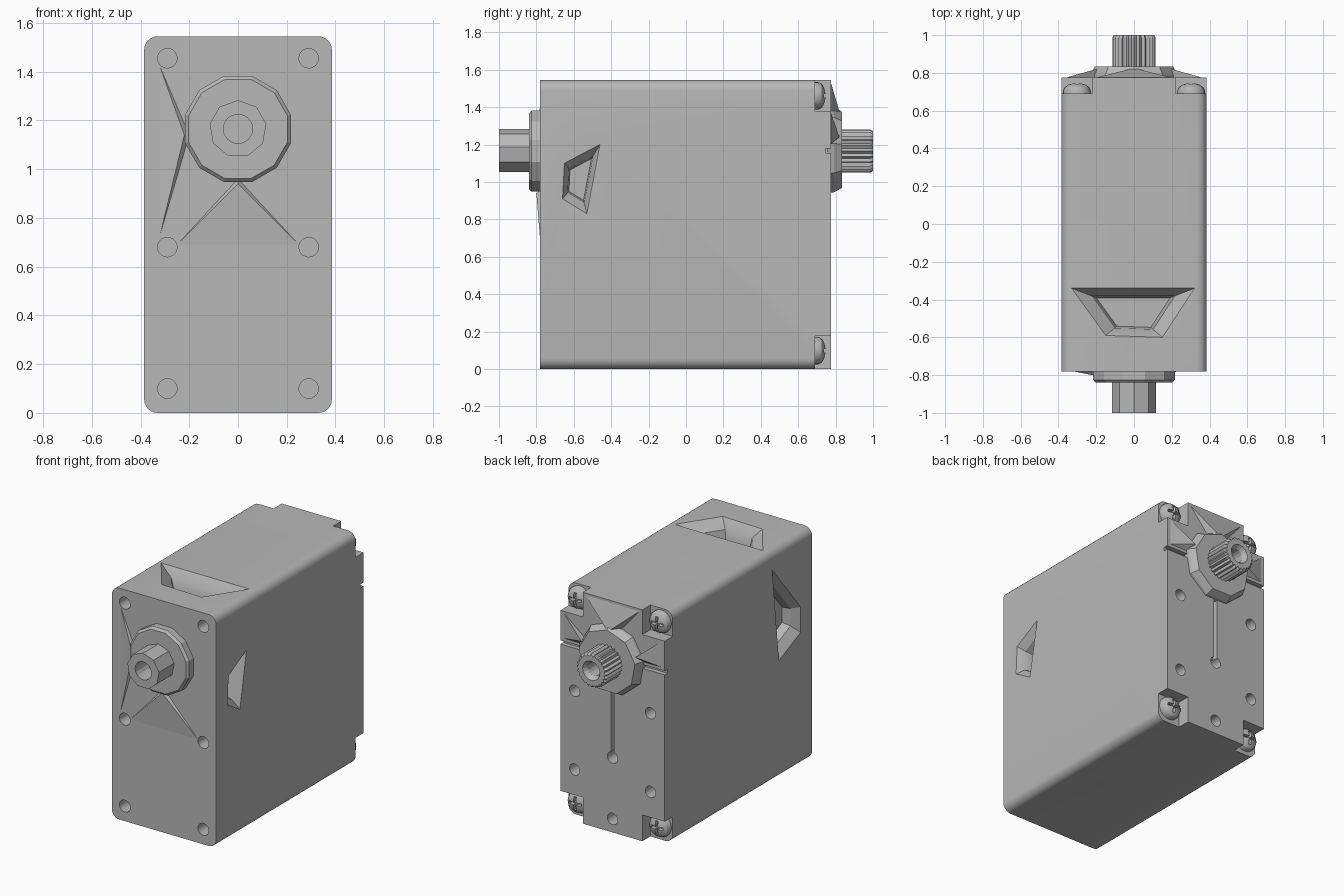
import bpy, bmesh
from math import sin, cos, pi
from mathutils import Vector

if "Cube" in bpy.data.objects:
    bpy.data.objects.remove(bpy.data.objects["Cube"])

GREY = (0.48, 0.48, 0.48, 1)
mat = bpy.data.materials.new("plain grey")
mat.use_nodes = True
mat.diffuse_color = GREY
mat.node_tree.nodes["Principled BSDF"].inputs["Base Color"].default_value = GREY

AXIS = 1.165          # height of the output shaft
FRONT, BACK = -0.78, 0.775


def loft(bm, rings):
    """Closed solid through rings of equal point count."""
    loops = [[bm.verts.new(p) for p in ring] for ring in rings]
    n = len(loops[0])
    for a, b in zip(loops, loops[1:]):
        for i in range(n):
            j = (i + 1) % n
            bm.faces.new((a[i], a[j], b[j], b[i]))
    bm.faces.new(loops[0])
    bm.faces.new(loops[-1])


def ring(x, z, r, y, n, inner=1.0, turn=0.0):
    pts = []
    for i in range(n):
        a = 2 * pi * i / n + turn
        q = r * (inner if i % 2 else 1)
        pts.append((x + q * cos(a), y, z + q * sin(a)))
    return pts


def turned(bm, x, z, profile, n, **kw):
    """Solid along y; the profile lists (radius, y)."""
    loft(bm, [ring(x, z, r, y, n, **kw) for r, y in profile])


def box(bm, x0, x1, y0, y1, z0, z1):
    loft(bm, [[(x0, y, z0), (x1, y, z0), (x1, y, z1), (x0, y, z1)] for y in (y0, y1)])


def make(name, bm, smooth=None):
    bmesh.ops.recalc_face_normals(bm, faces=bm.faces)
    mesh = bpy.data.meshes.new(name)
    bm.to_mesh(mesh)
    bm.free()
    mesh.materials.append(mat)
    ob = bpy.data.objects.new(name, mesh)
    bpy.context.scene.collection.objects.link(ob)
    return ob


def activate(ob):
    bpy.ops.object.select_all(action='DESELECT')
    ob.select_set(True)
    bpy.context.view_layer.objects.active = ob


def cut(ob, bm):
    cutter = make("cutter", bm)
    cutter.hide_render = True
    mod = ob.modifiers.new("cut", 'BOOLEAN')
    mod.operation = 'DIFFERENCE'
    mod.solver = 'EXACT'
    mod.use_self = True
    mod.object = cutter
    activate(ob)
    bpy.ops.object.modifier_apply(modifier=mod.name)
    bpy.data.objects.remove(cutter)


def smooth(ob, angle=0.5):
    activate(ob)
    bpy.ops.object.shade_smooth_by_angle(angle=angle)


# Housing with rounded long edges
bm = bmesh.new()
box(bm, -0.385, 0.385, FRONT, BACK, 0, 1.545)
long_edges = [e for e in bm.edges if abs(e.verts[0].co.y - e.verts[1].co.y) > 1]
bmesh.ops.bevel(bm, geom=long_edges, offset=0.055, segments=6, profile=0.5, affect='EDGES')
housing = make("housing", bm)

# Corner notches, side grooves, mounting holes and the slot
bm = bmesh.new()
for s in (-1, 1):
    a, b = sorted((s * 0.22, s * 0.5))
    box(bm, a, b, 0.69, 0.9, 1.38, 1.7)
    box(bm, a, b, 0.69, 0.9, -0.1, 0.175)
    box(bm, a, b, 0.745, 0.9, 1.155, 1.18)
    for z in (1.455, 0.68, 0.1):
        turned(bm, s * 0.29, z, [(0.04, -0.9), (0.04, -0.68)], 20)
    for z in (0.87, 0.345):
        turned(bm, s * 0.28, z, [(0.038, 0.69), (0.038, 0.9)], 20)
for z in (0.09, 0.5):
    turned(bm, 0, z, [(0.038, 0.69), (0.038, 0.9)], 20)
box(bm, -0.012, 0.012, 0.735, 0.9, 0.5, 1.0)
cut(housing, bm)


# Sloped pockets in the top and both sides
def pocket(bm, outline, depth_dir, depth):
    pts = [Vector(p) for p in outline]
    mid = sum(pts, Vector()) / len(pts)
    d = Vector(depth_dir)
    rings = []
    for t, scale in ((-0.02, 1.0), (0, 1.0), (depth * 0.45, 0.68), (depth, 0.6)):
        rings.append([mid + (p - mid) * scale + d * t for p in pts])
    loft(bm, rings)


bm = bmesh.new()
top = [(-0.33, -0.34), (0.32, -0.34), (0.15, -0.6), (-0.15, -0.59)]
left = [(-0.46, 1.2), (-0.65, 1.1), (-0.66, 0.91), (-0.53, 0.83)]
right = [(-0.36, 1.42), (-0.66, 1.06), (-0.66, 0.89), (-0.43, 0.79)]
pocket(bm, [(x, y, 1.545) for x, y in top], (0, 0, -1), 0.13)
pocket(bm, [(0.385, y, z) for y, z in left], (-1, 0, 0), 0.1)
pocket(bm, [(-0.385, y, z) for y, z in right], (1, 0, 0), 0.1)
cut(housing, bm)
smooth(housing)

# Front bearing: faceted boss and hollow stub
bm = bmesh.new()
turned(bm, 0, AXIS, [(0.225, FRONT + 0.02), (0.225, -0.825), (0.21, -0.84)], 12, turn=pi / 12)
make("front_boss", bm)
bm = bmesh.new()
turned(bm, 0, AXIS, [(0.118, -0.82), (0.118, -1)], 9, turn=pi / 2)
stub = make("front_stub", bm)
bm = bmesh.new()
turned(bm, 0, AXIS, [(0.06, -0.87), (0.06, -1.1)], 16)
cut(stub, bm)

# Shallow webs running out from the bosses
bm = bmesh.new()


def web(base, lift):
    """Thin tetrahedral ramp standing on three points."""
    v = [bm.verts.new(p) for p in base + [lift]]
    for f in ((0, 1, 2), (0, 1, 3), (1, 2, 3), (2, 0, 3)):
        bm.faces.new([v[i] for i in f])


web([(-0.25, FRONT, 0.69), (0.25, FRONT, 0.69), (0, FRONT, 0.96)], (0, -0.8, 0.94))
web([(-0.32, FRONT, 1.42), (-0.32, FRONT, 0.73), (-0.2, FRONT, 1.14)], (-0.22, -0.8, 1.14))
web([(-0.2, BACK, 1.53), (0.2, BACK, 1.53), (0, BACK, 1.3)], (0, 0.825, 1.36))
for s in (-1, 1):
    web([(s * 0.36, BACK, 1.37), (s * 0.36, BACK, 1.2), (s * 0.15, BACK, 1.2)],
        (s * 0.2, 0.82, 1.24))
make("boss_webs", bm)

# Rear boss and toothed output shaft with a screw bore
bm = bmesh.new()
turned(bm, 0, AXIS, [(0.24, BACK - 0.02), (0.235, 0.79), (0.21, 0.835)], 9, turn=pi / 2)
make("rear_boss", bm)
bm = bmesh.new()
turned(bm, 0, AXIS, [(0.115, 0.82), (0.115, 0.985), (0.107, 1)], 48, inner=0.89)
shaft = make("splined_shaft", bm)
bm = bmesh.new()
turned(bm, 0, AXIS, [(0.045, 0.87), (0.045, 0.97), (0.07, 1.01)], 16)
cut(shaft, bm)

# Cross-head screws in the corner notches
for side, s in (("left", 1), ("right", -1)):
    for level, z in (("upper", 1.46), ("lower", 0.098)):
        x = s * 0.302
        bm = bmesh.new()
        turned(bm, x, z, [(0.074, 0.68), (0.074, 0.705), (0.065, 0.724),
                          (0.045, 0.738), (0.018, 0.745)], 20)
        screw = make(f"{level}_{side}_screw", bm)
        bm = bmesh.new()
        box(bm, x - 0.045, x + 0.045, 0.715, 0.8, z - 0.009, z + 0.009)
        box(bm, x - 0.009, x + 0.009, 0.714, 0.8, z - 0.045, z + 0.045)
        cut(screw, bm)
        smooth(screw)
